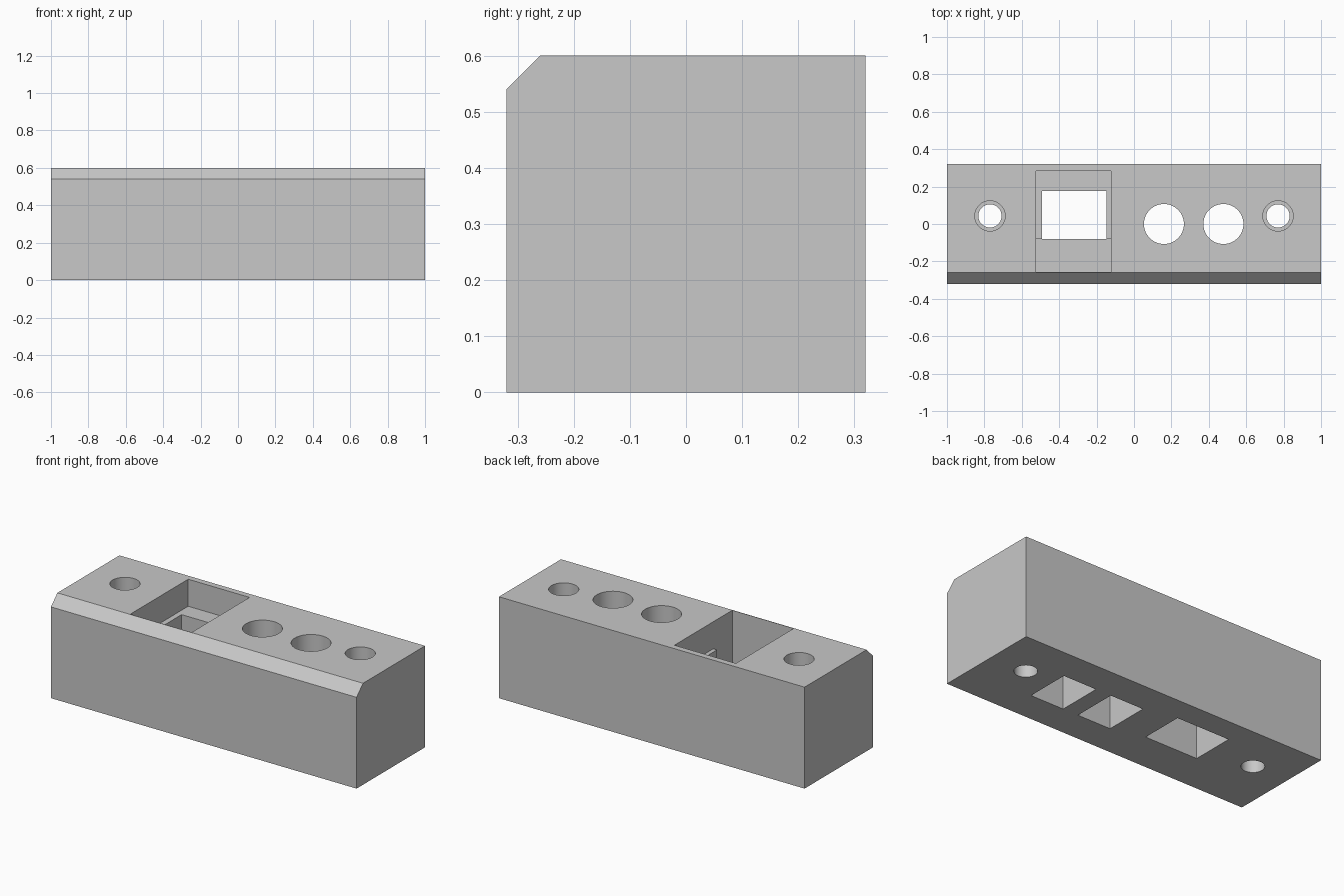
import bpy
import bmesh
from mathutils import Matrix

cube = bpy.data.objects.get("Cube")
if cube:
    bpy.data.objects.remove(cube, do_unlink=True)

HEIGHT = 0.6

grey = bpy.data.materials.new("light grey")
grey.use_nodes = True
colour = (0.58, 0.58, 0.58, 1)
grey.diffuse_color = colour
grey.node_tree.nodes["Principled BSDF"].inputs["Base Color"].default_value = colour


def make_object(name, bm):
    bmesh.ops.recalc_face_normals(bm, faces=bm.faces)
    mesh = bpy.data.meshes.new(name)
    bm.to_mesh(mesh)
    bm.free()
    mesh.materials.append(grey)
    obj = bpy.data.objects.new(name, mesh)
    bpy.context.collection.objects.link(obj)
    return obj


def box_cutter(name, x0, x1, y0, y1, z0, z1):
    bm = bmesh.new()
    centre = Matrix.Translation(((x0 + x1) / 2, (y0 + y1) / 2, (z0 + z1) / 2))
    size = Matrix.Diagonal((x1 - x0, y1 - y0, z1 - z0, 1))
    bmesh.ops.create_cube(bm, size=1, matrix=centre @ size)
    return make_object(name, bm)


def bore_cutter(name, x, y, radius, z0, z1):
    bm = bmesh.new()
    bmesh.ops.create_cone(bm, cap_ends=True, segments=64, radius1=radius, radius2=radius,
                          depth=z1 - z0, matrix=Matrix.Translation((x, y, (z0 + z1) / 2)))
    return make_object(name, bm)


# Body: side profile with a chamfered front top edge, extruded along x
bm = bmesh.new()
profile = [(-0.32, 0), (0.32, 0), (0.32, HEIGHT), (-0.26, HEIGHT), (-0.32, 0.54)]
face = bm.faces.new([bm.verts.new((-1, y, z)) for y, z in profile])
swept = bmesh.ops.extrude_face_region(bm, geom=[face])
bmesh.ops.translate(bm, vec=(2, 0, 0),
                    verts=[v for v in swept["geom"] if isinstance(v, bmesh.types.BMVert)])
body = make_object("socket_block", bm)

above, below = HEIGHT + 0.1, -0.1
cutters = [
    # Stepped jack pocket: shallow ledge at the back, deep slot at the front, through opening
    box_cutter("pocket_ledge", -0.525, -0.123, -0.257, 0.284, 0.44, above),
    box_cutter("pocket_slot", -0.525, -0.123, -0.257, -0.08, 0.245, above),
    box_cutter("pocket_opening", -0.493, -0.147, -0.081, 0.177, below, above),
]

# Round openings with rectangular recesses underneath
for x in (0.16, 0.478):
    cutters.append(bore_cutter("round_opening", x, 0, 0.107, 0.3, above))
    cutters.append(box_cutter("rear_recess", x - 0.109, x + 0.109, -0.133, 0.133, below, 0.42))

# Counterbored screw holes at both ends
for x in (-0.77, 0.77):
    cutters.append(bore_cutter("screw_bore", x, 0.043, 0.062, below, above))
    cutters.append(bore_cutter("screw_counterbore", x, 0.043, 0.081, 0.3, above))

# Cut every opening out of the body
bpy.ops.object.select_all(action="DESELECT")
body.select_set(True)
bpy.context.view_layer.objects.active = body
for cutter in cutters:
    cut = body.modifiers.new("cut", "BOOLEAN")
    cut.operation = "DIFFERENCE"
    cut.solver = "EXACT"
    cut.object = cutter
    bpy.ops.object.modifier_apply(modifier=cut.name)
    bpy.data.objects.remove(cutter, do_unlink=True)

bpy.ops.object.shade_smooth_by_angle(angle=0.5)
